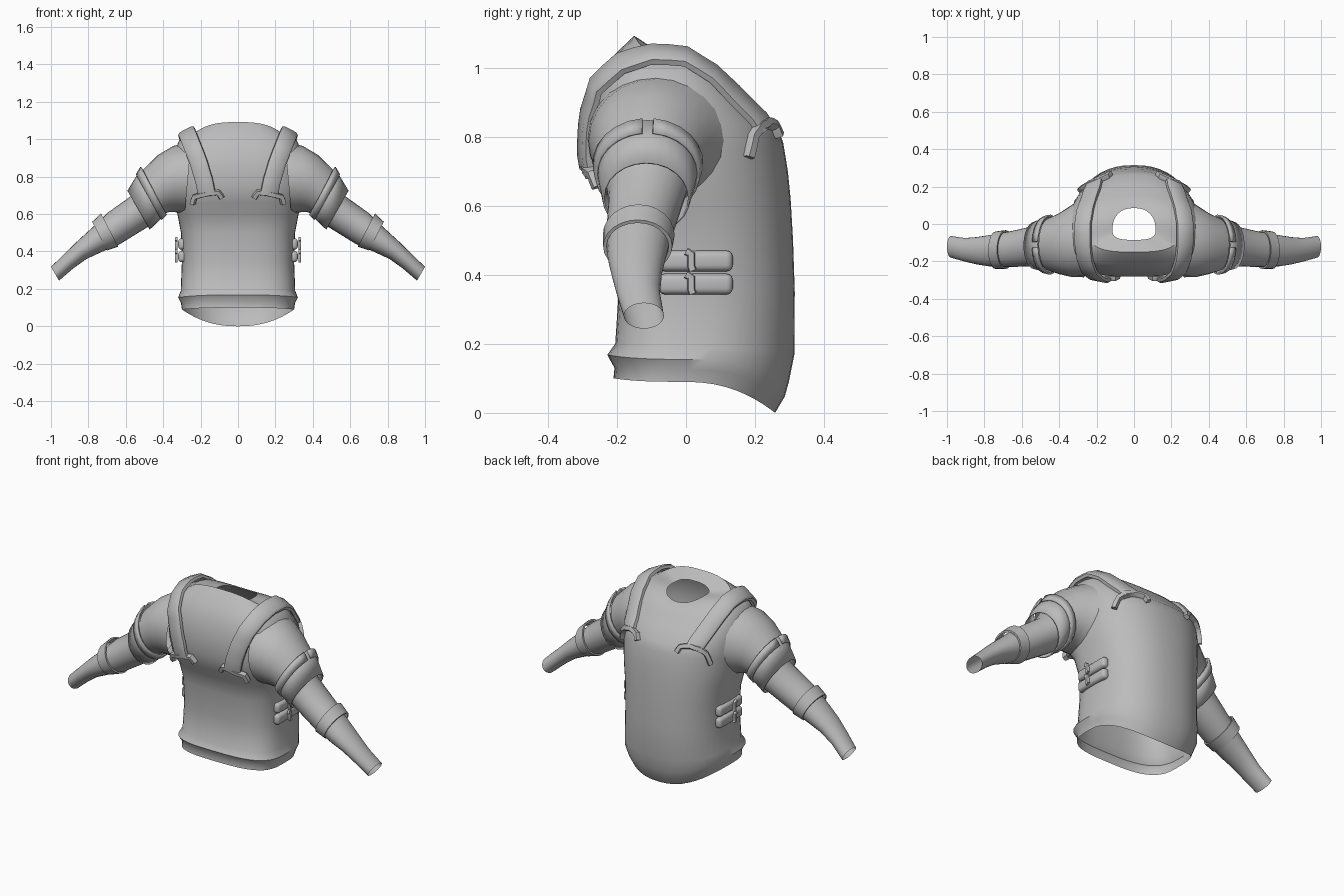
import bpy, bmesh
from math import sin, cos, pi, radians
from mathutils import Vector
from mathutils.bvhtree import BVHTree

cube = bpy.data.objects.get("Cube")
if cube:
    bpy.data.objects.remove(cube)

grey = bpy.data.materials.new("plain grey")
grey.use_nodes = True
grey.diffuse_color = (0.5, 0.5, 0.5, 1)
grey.node_tree.nodes["Principled BSDF"].inputs["Base Color"].default_value = (0.5, 0.5, 0.5, 1)


def finish(name, bm, mirror=True, thickness=0, angle=40):
    """Turn a bmesh into a smooth-shaded object, mirrored to the other side."""
    bmesh.ops.recalc_face_normals(bm, faces=bm.faces)
    mesh = bpy.data.meshes.new(name)
    bm.to_mesh(mesh)
    bm.free()
    mesh.materials.append(grey)
    obj = bpy.data.objects.new(name, mesh)
    bpy.context.collection.objects.link(obj)
    bpy.ops.object.select_all(action="DESELECT")
    obj.select_set(True)
    bpy.context.view_layer.objects.active = obj
    bpy.ops.object.shade_smooth_by_angle(angle=radians(angle))
    if thickness:
        mod = obj.modifiers.new("Thickness", "SOLIDIFY")
        mod.thickness = thickness
        mod.offset = 1
    if mirror:
        obj.modifiers.new("Mirror", "MIRROR")
    return obj


def loft(rings, closed=True, caps=False):
    """Skin a list of point rings."""
    bm = bmesh.new()
    rows = [[bm.verts.new(p) for p in ring] for ring in rings]
    n = len(rows[0])
    for a, b in zip(rows, rows[1:]):
        for i in range(n if closed else n - 1):
            j = (i + 1) % n
            bm.faces.new((a[i], a[j], b[j], b[i]))
    if caps:
        bm.faces.new(rows[0])
        bm.faces.new(rows[-1])
    return bm


def spow(v, e):
    return (1 if v >= 0 else -1) * abs(v) ** e


# Torso shell: front y, front z, side z, back y, back z, half width
def torso_ring(yf, zf, zs, yb, zb, w, n=44):
    cy = (yf + yb) / 2 - 0.03
    pts = []
    for i in range(n):
        t = 2 * pi * i / n
        c, s = cos(t), sin(t)
        e = 2 / 3 if s < 0 else 2 / 2.3
        reach, z_end = (cy - yf, zf) if s < 0 else (yb - cy, zb)
        pts.append((w * spow(c, e), cy + reach * spow(s, e), zs + (z_end - zs) * s * s))
    return pts


torso_sections = [
    (-.21, .10, .09, .258, 0, .30),
    (-.207, .13, .125, .286, .047, .305),
    (-.228, .168, .155, .298, .09, .32),
    (-.205, .20, .19, .314, .17, .306),
    (-.195, .35, .35, .315, .35, .30),
    (-.20, .50, .50, .31, .50, .305),
    (-.22, .60, .59, .303, .62, .322),
    (-.262, .66, .655, .295, .70, .337),
    (-.282, .75, .75, .282, .78, .348),
    (-.282, .85, .84, .265, .83, .352),
    (-.26, .95, .925, .205, .89, .345),
    (-.215, 1.03, .992, .155, .945, .315),
    (-.15, 1.092, 1.032, .115, .985, .235),
    (-.085, 1.05, 1.025, .085, .995, .115),
]
torso = finish("torso_shell", loft([torso_ring(*s) for s in torso_sections]), mirror=False)
tree = BVHTree.FromPolygons([v.co for v in torso.data.vertices],
                            [p.vertices[:] for p in torso.data.polygons])


# Arm parts: upper x, upper z, lower x, lower z, centre y, half depth
def arm_ring(xu, zu, xl, zl, cy, ry, grow=0, gap=0, n=24):
    up, low = Vector((xu, cy, zu)), Vector((xl, cy, zl))
    half = (up - low) / 2
    half *= (half.length + grow) / half.length
    span = 2 * pi - 2 * gap
    steps = n if not gap else n - 1
    return [(up + low) / 2 + half * cos(gap + span * i / steps)
            + Vector((0, (ry + grow) * sin(gap + span * i / steps), 0)) for i in range(n)]


shoulder = [
    (.25, .985, .285, .60, -.07, .215),
    (.345, .965, .335, .61, -.092, .19),
    (.43, .915, .37, .61, -.105, .163),
    (.51, .835, .40, .60, -.11, .14),
]
finish("shoulder_sleeve", loft([arm_ring(*s) for s in shoulder]))

forearm = [
    (.49, .82, .39, .60, -.11, .13),
    (.56, .705, .46, .545, -.115, .11),
    (.70, .605, .63, .44, -.135, .095),
    (.75, .555, .69, .415, -.14, .09),
    (.81, .50, .745, .39, -.143, .083),
    (.87, .445, .81, .36, -.143, .073),
    (.93, .385, .88, .31, -.138, .063),
    (1.0, .318, .957, .244, -.122, .058),
]
finish("forearm_sleeve", loft([arm_ring(*s) for s in forearm]))

# Flared cuff over the upper arm with a split strap on its top edge
cuff_top = (.512, .845, .388, .605, -.11, .147)
cuff_end = (.586, .722, .475, .522, -.115, .121)
strap_end = [p + (q - p) * .33 for p, q in zip(cuff_top, cuff_end)]
finish("upper_arm_cuff", loft([arm_ring(*cuff_top), arm_ring(*cuff_end)]), thickness=.006)
finish("upper_arm_strap", loft([arm_ring(*cuff_top, grow=.004, gap=.1),
                                arm_ring(*strap_end, grow=.004, gap=.1)], closed=False),
       thickness=.010)

# Raised elbow band
finish("elbow_band", loft([arm_ring(.728, .595, .645, .435, -.137, .094, grow=g) for g in (0, .01)]
                          + [arm_ring(.775, .55, .705, .415, -.14, .09, grow=g) for g in (.01, 0)]))


# Straps that follow the torso surface
def ribbon(name, path, half_width, thickness, lift):
    pts = []
    for a, b in zip(path, path[1:]):
        pts += [Vector(a), (Vector(a) + Vector(b)) / 2]
    pts.append(Vector(path[-1]))
    placed, normals = [], []
    for p in pts:
        hit, normal, _, _ = tree.find_nearest(p)
        if normal.dot(hit - Vector((0, 0, .6))) < 0:
            normal = -normal
        depth = (p - hit).dot(normal)
        placed.append(p + normal * (min(max(depth, lift), lift + .018) - depth))
        normals.append(normal)
    rings = []
    for i, p in enumerate(placed):
        near = normals[max(i - 1, 0):i + 2]
        normal = sum(near, Vector()).normalized()
        tangent = placed[min(i + 1, len(pts) - 1)] - placed[max(i - 1, 0)]
        side = tangent.cross(normal).normalized() * half_width
        up = normal * thickness / 2
        rings.append([p + side * u + up * v for u, v in
                      ((-1, -1), (-1, .3), (-.75, 1), (.75, 1), (1, .3), (1, -1))])
    return finish(name, loft(rings, caps=True))


ribbon("shoulder_strap", [
    (.168, -.30, .70), (.185, -.31, .78), (.212, -.30, .87), (.24, -.265, .95),
    (.265, -.19, 1.015), (.277, -.10, 1.045), (.275, 0, 1.035), (.262, .08, .985),
    (.242, .14, .925), (.22, .19, .865), (.205, .22, .82)], .047, .026, .008)
ribbon("front_strap_hook", [
    (.085, -.28, .685), (.105, -.29, .715), (.15, -.29, .712), (.20, -.29, .70),
    (.235, -.28, .69), (.25, -.27, .65)], .014, .026, .012)
ribbon("back_strap_hook", [
    (.285, .18, .74), (.265, .19, .80), (.235, .21, .83), (.19, .23, .835),
    (.14, .25, .83), (.125, .26, .80)], .014, .026, .010)

# Side pouches, each with a small closing tab
for name, z in (("upper", .44), ("lower", .373)):
    bm = bmesh.new()
    bmesh.ops.create_cube(bm, size=1)
    bmesh.ops.scale(bm, vec=(.046, .215, .06), verts=bm.verts)
    bmesh.ops.translate(bm, vec=(.297, .028, z), verts=bm.verts)
    bmesh.ops.bevel(bm, geom=bm.edges[:], offset=.018, segments=3, profile=.5, affect="EDGES")
    finish(name + "_side_pouch", bm)
    ribbon(name + "_pouch_tab", [(.33, .0, z + .028), (.33, .015, z + .02), (.33, .015, z - .015),
                                 (.33, .02, z - .028)], .011, .012, .018)
